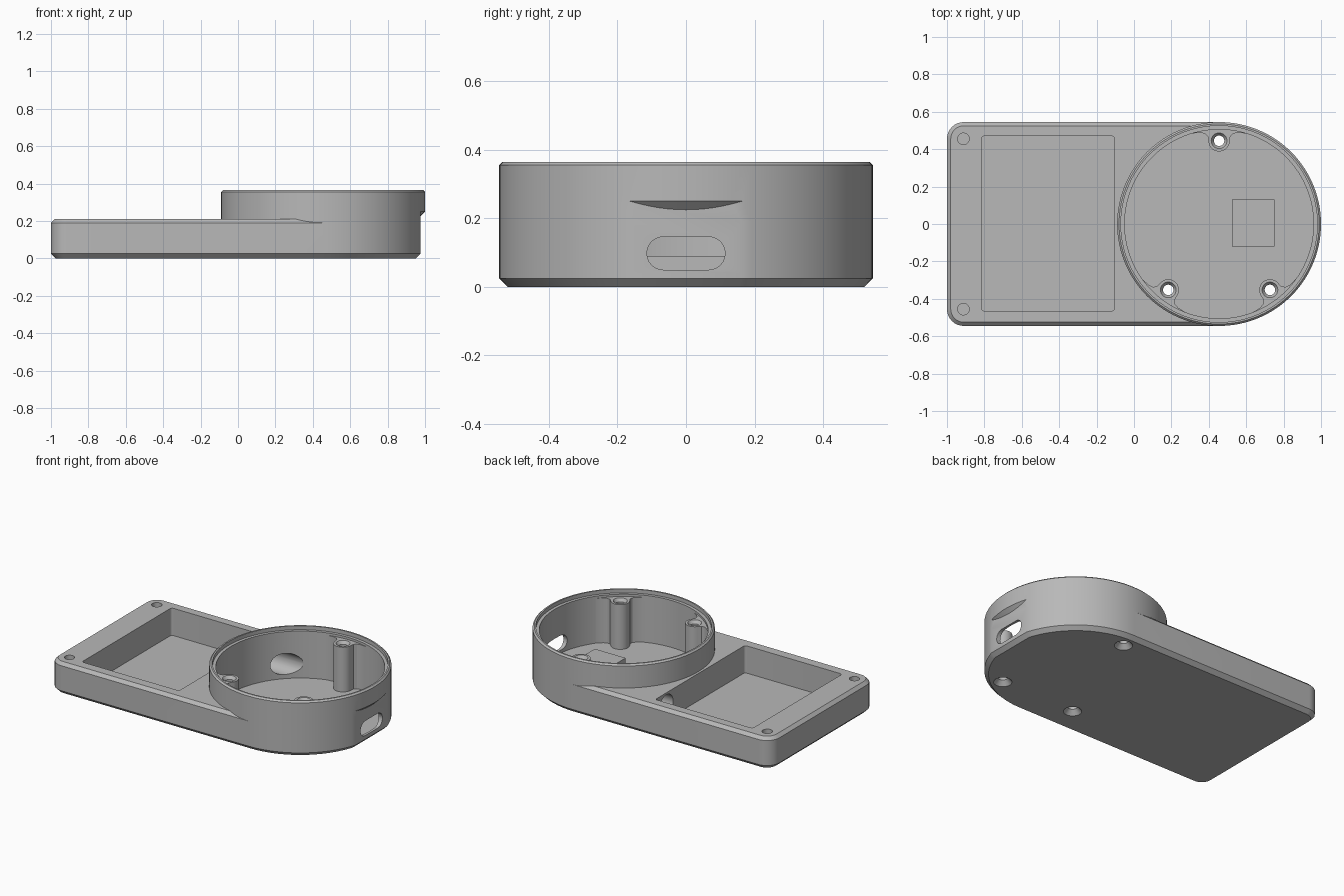
import bpy
import bmesh
from math import acos, atan2, cos, sin, pi, radians
from mathutils import Matrix

old = bpy.data.objects.get("Cube")
if old:
    bpy.data.objects.remove(old, do_unlink=True)

grey = bpy.data.materials.new("plain_grey")
grey.use_nodes = True
grey.diffuse_color = (0.48, 0.48, 0.48, 1)
grey.node_tree.nodes["Principled BSDF"].inputs["Base Color"].default_value = grey.diffuse_color

CX, R, FLAT = 0.455, 0.545, 0.52      # ring centre, ring radius, distance to flat
FLOOR = 0.03


def arc(cx, cy, r, a, b, n):
    return [(cx + r * cos(a + (b - a) * i / (n - 1)),
             cy + r * sin(a + (b - a) * i / (n - 1))) for i in range(n)]


def circle(cx, cy, r, n=32):
    return arc(cx, cy, r, 0, 2 * pi, n + 1)[:-1]


def loft(name, layers, matrix=None):
    """Solid through stacked outlines, each given as (points, z)."""
    bm = bmesh.new()
    loops = [[bm.verts.new((x, y, z)) for x, y in pts] for pts, z in layers]
    for low, high in zip(loops, loops[1:]):
        n = len(low)
        for i in range(n):
            j = (i + 1) % n
            bm.faces.new((low[i], low[j], high[j], high[i]))
    bm.faces.new(loops[0][::-1])
    bm.faces.new(loops[-1])
    if matrix:
        bm.transform(matrix)
    bmesh.ops.recalc_face_normals(bm, faces=bm.faces)
    mesh = bpy.data.meshes.new(name)
    bm.to_mesh(mesh)
    bm.free()
    mesh.materials.append(grey)
    obj = bpy.data.objects.new(name, mesh)
    bpy.context.collection.objects.link(obj)
    return obj


def combine(target, tool, operation):
    mod = target.modifiers.new("combine", 'BOOLEAN')
    mod.operation, mod.solver, mod.object = operation, 'EXACT', tool
    bpy.context.view_layer.objects.active = target
    bpy.ops.object.modifier_apply(modifier=mod.name)
    bpy.data.objects.remove(tool, do_unlink=True)


def right_arcs(inset=0.0):
    r = R - inset
    a = acos((FLAT - inset) / r)
    return arc(CX, 0, r, -pi / 2, -a, 25) + arc(CX, 0, r, a, pi / 2, 25)


def body_outline(inset=0.0):
    corner = 0.09 - inset
    return (right_arcs(inset) + arc(-0.91, 0.455, corner, pi / 2, pi, 9)
            + arc(-0.91, -0.455, corner, pi, 1.5 * pi, 9))


def ring_outline(r):
    a = acos(FLAT / R)
    return (arc(CX, 0, r, -pi / 2, -a, 25) + arc(CX, 0, r, -a, a, 13)[1:-1]
            + arc(CX, 0, r, a, pi / 2, 25) + arc(CX, 0, r, pi / 2, 1.5 * pi, 61)[1:-1])


def rounded_rect(x0, x1, y0, y1, r):
    pts = []
    for k, (x, y) in enumerate([(x1 - r, y1 - r), (x0 + r, y1 - r),
                                (x0 + r, y0 + r), (x1 - r, y0 + r)]):
        pts += arc(x, y, r, k * pi / 2, (k + 1) * pi / 2, 7)
    return pts


# Plate with chamfered edges and a flat at its round end
body = loft("housing", [(body_outline(0.025), 0), (body_outline(), 0.025),
                        (body_outline(), 0.19), (body_outline(0.02), 0.21)])

# Round wall: flattened lower half, overhanging full upper half
lower = right_arcs() + arc(CX, 0, R, pi / 2, 1.5 * pi, 61)[1:-1]
combine(body, loft("lower_wall", [(lower, 0.04), (lower, 0.25)]), 'UNION')
combine(body, loft("upper_wall", [(ring_outline(0.515), 0.22), (ring_outline(R), 0.25),
                                  (ring_outline(R), 0.355), (ring_outline(0.535), 0.365)]), 'UNION')

# Round chamber with lid step, and the rectangular pocket
for name, pts, z in (("chamber", ring_outline(0.505), FLOOR),
                     ("lid_step", ring_outline(0.525), 0.34),
                     ("pocket", rounded_rect(-0.815, -0.105, -0.465, 0.47, 0.015), FLOOR)):
    combine(body, loft(name, [(pts, z), (pts, 0.5)]), 'DIFFERENCE')

# Screw posts blended into the wall, drilled through and countersunk at both ends
flare = [(0.445, 0.057), (0.468, 0.06), (0.483, 0.075),
         (0.488, 0.1), (0.484, 0.145), (0.5, 0.15)]
post = ([(u, -w) for u, w in flare] + [(0.52, 0)] + flare[::-1]
        + arc(0.445, 0, 0.057, pi / 2, 1.5 * pi, 21)[1:-1])
for angle in (pi / 2, atan2(-0.35, 0.27), atan2(-0.35, -0.27)):
    place = Matrix.Translation((CX, 0, 0)) @ Matrix.Rotation(angle, 4, 'Z')
    combine(body, loft("post", [(post, 0.02), (post, 0.325)], place), 'UNION')
    drill = [(0.06, -0.005), (0.055, 0), (0.028, 0.03),
             (0.028, 0.305), (0.042, 0.325), (0.046, 0.331)]
    combine(body, loft("drill", [(circle(0.445, 0, r), z) for r, z in drill], place), 'DIFFERENCE')

# Raised block on the chamber floor
block = [(0.525, -0.12), (0.75, -0.12), (0.75, 0.13), (0.525, 0.13)]
combine(body, loft("block", [(block, 0.02), (block, 0.09)]), 'UNION')

# Blind holes at the plate corners
for y in (-0.455, 0.455):
    hole = circle(-0.912, y, 0.031)
    combine(body, loft("corner_hole", [(hole, 0.07), (hole, 0.3)]), 'DIFFERENCE')

# Openings along x: connector slot and cable passage (local x becomes y, y becomes z)
along_x = Matrix(((0, 0, 1, 0), (1, 0, 0, 0), (0, 1, 0, 0), (0, 0, 0, 1)))
slot = rounded_rect(-0.114, 0.114, 0.05, 0.146, 0.0475)
combine(body, loft("connector_slot", [(slot, 0.85), (slot, 1.1)], along_x), 'DIFFERENCE')
passage = circle(0.354, 0.127, 0.07)
combine(body, loft("cable_passage", [(passage, -0.2), (passage, 0.2)], along_x), 'DIFFERENCE')

# Smooth curved walls, sharp edges
bpy.ops.object.select_all(action='DESELECT')
body.select_set(True)
bpy.context.view_layer.objects.active = body
bpy.ops.object.shade_smooth_by_angle(angle=radians(25))
